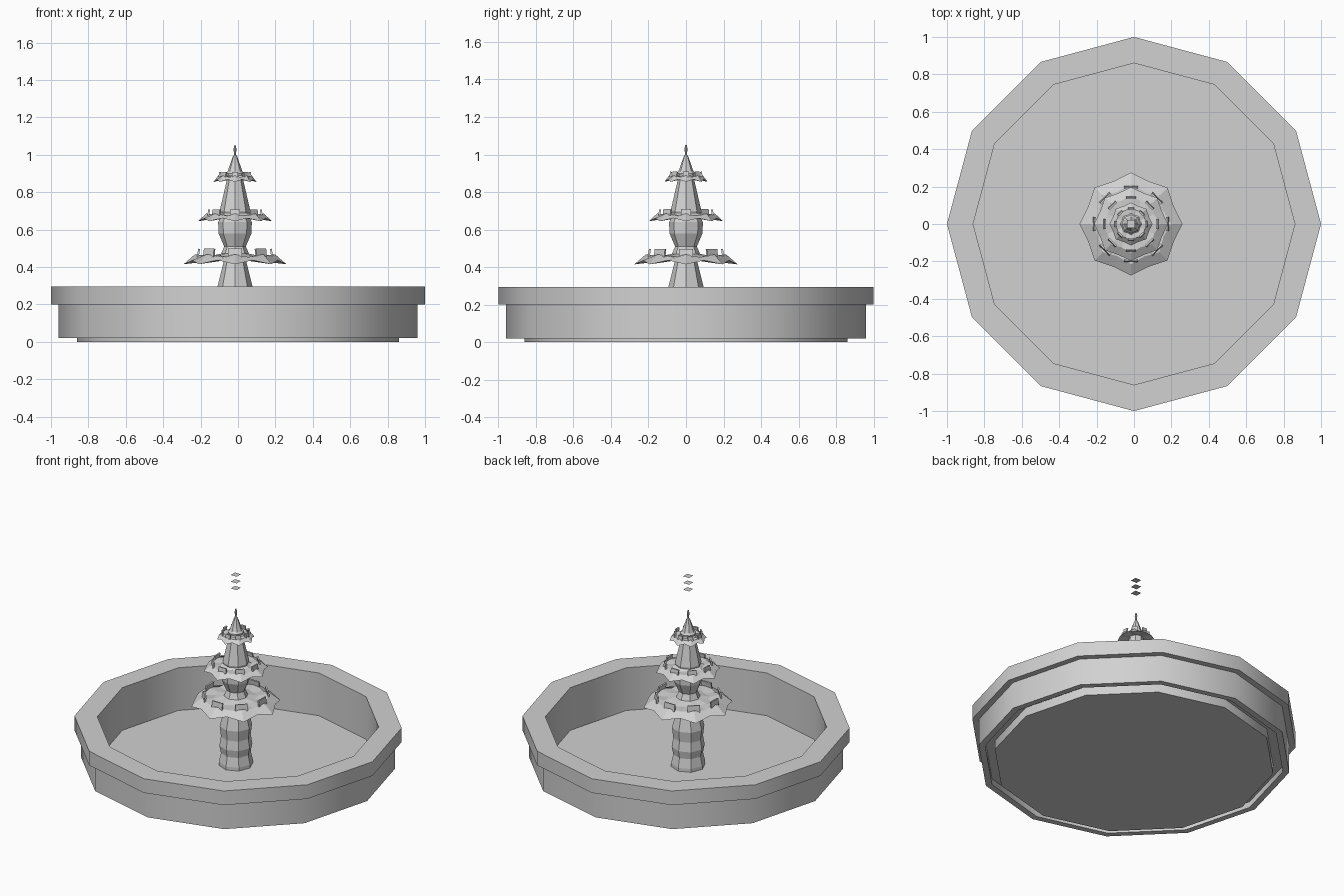
import bpy, bmesh, math
from mathutils import Matrix

cube = bpy.data.objects.get("Cube")
if cube:
    bpy.data.objects.remove(cube, do_unlink=True)

stone = bpy.data.materials.new("grey stone")
stone.use_nodes = True
stone.diffuse_color = (0.64, 0.64, 0.64, 1)
stone.node_tree.nodes["Principled BSDF"].inputs["Base Color"].default_value = (0.64, 0.64, 0.64, 1)

CX = -0.016  # the centrepiece sits slightly off the basin centre


def finish(name, bm, x=0.0, smooth=False):
    mesh = bpy.data.meshes.new(name)
    bm.to_mesh(mesh)
    bm.free()
    mesh.materials.append(stone)
    if smooth:
        mesh.shade_smooth()
        mesh.set_sharp_from_angle(angle=math.radians(35))
    obj = bpy.data.objects.new(name, mesh)
    obj.location.x = x
    bpy.context.collection.objects.link(obj)
    return obj


def bridge(bm, rings):
    """Join consecutive rings of vertices with quads."""
    for a, b in zip(rings, rings[1:]):
        n = len(a)
        for i in range(n):
            j = (i + 1) % n
            bm.faces.new((a[i], a[j], b[j], b[i]))


def lathe(name, profile, sides, x=0.0, cap_start=False, cap_end=False, smooth=False):
    """Turn (radius, height) points, listed from bottom to top on the outside."""
    bm = bmesh.new()
    rings = []
    for r, z in profile:
        angles = [math.tau * i / sides for i in range(sides)]
        rings.append([bm.verts.new((r * math.cos(a), r * math.sin(a), z)) for a in angles])
    bridge(bm, rings)
    if cap_start:
        bm.faces.new(rings[0][::-1])
    if cap_end:
        bm.faces.new(rings[-1])
    return finish(name, bm, x, smooth)


def bowl(name, radius, z, height, neck):
    """Folded eight-pointed dish: ribs at the corners, scalloped between."""
    bm = bmesh.new()
    # rib radius, rib height, valley radius, valley height
    sections = [
        (neck, z + height * 0.3, neck * 0.92, z + height * 0.3),
        (radius, z, radius * 0.9, z + height * 0.25),
        (radius * 0.78, z + height * 0.62, radius * 0.68, z + height * 0.45),
        (radius * 0.5, z + height * 0.5, radius * 0.44, z + height * 0.5),
        (neck, z + height * 0.7, neck * 0.92, z + height * 0.7),
    ]
    rings = []
    for rib_r, rib_z, val_r, val_z in sections:
        ring = []
        for i in range(16):
            r, h = (val_r, val_z) if i % 2 else (rib_r, rib_z)
            a = math.tau * i / 16
            ring.append(bm.verts.new((r * math.cos(a), r * math.sin(a), h)))
        rings.append(ring)
    bridge(bm, rings)
    return finish(name, bm, CX)


def slats(name, radius, z, height, width):
    """Eight small upright slabs standing around a dish."""
    bm = bmesh.new()
    for i in range(8):
        place = (Matrix.Rotation(math.tau * i / 8, 4, "Z")
                 @ Matrix.Translation((radius, 0, z + height / 2))
                 @ Matrix.Rotation(-0.15, 4, "Y")
                 @ Matrix.Diagonal((0.01, width, height, 1)))
        bmesh.ops.create_cube(bm, size=1, matrix=place)
    return finish(name, bm, CX)


# Basin: floor, hollow-bottomed wall, overhanging rim and vertical inner wall
lathe("basin_wall", [(0.86, 0), (0.86, 0.06), (0.92, 0.06), (0.92, 0.02), (0.96, 0.02),
                     (0.96, 0.2), (1, 0.2), (1, 0.295), (0.86, 0.295), (0.86, 0.008)],
      12, cap_start=True, cap_end=True, smooth=True)

# Column: pedestal, middle vase, upper taper, cone and finial
lathe("pedestal", [(0.105, 0), (0.105, 0.03), (0.092, 0.09), (0.102, 0.14), (0.092, 0.2),
                   (0.1, 0.27), (0.09, 0.31), (0.06, 0.43)], 8, CX, cap_start=True)
lathe("middle_column", [(0.06, 0.43), (0.075, 0.47), (0.058, 0.51), (0.088, 0.58),
                        (0.09, 0.64), (0.075, 0.67)], 8, CX)
lathe("upper_column", [(0.075, 0.67), (0.082, 0.7), (0.045, 0.86)], 8, CX)
lathe("spire", [(0.045, 0.86), (0.05, 0.9), (0.04, 0.91), (0.012, 0.99), (0.005, 1.0),
                (0.008, 1.03), (0.004, 1.05)], 8, CX, cap_end=True)

# Three dishes with their slats
for label, radius, z, height, neck in (("lower", 0.275, 0.415, 0.085, 0.06),
                                       ("middle", 0.198, 0.645, 0.065, 0.075),
                                       ("upper", 0.115, 0.855, 0.055, 0.045)):
    bowl(label + "_dish", radius, z, height, neck)
    slats(label + "_slats", radius * 0.71, z + height * 0.45, height * 0.52, radius * 0.28)

# Water droplets: three flat squares hovering over the spire
for i in range(3):
    bm = bmesh.new()
    bmesh.ops.create_grid(bm, x_segments=1, y_segments=1, size=0.022,
                          matrix=Matrix.Translation((0, 0, 1.19 + 0.045 * i)))
    finish(f"droplet_{i + 1}", bm, CX)
